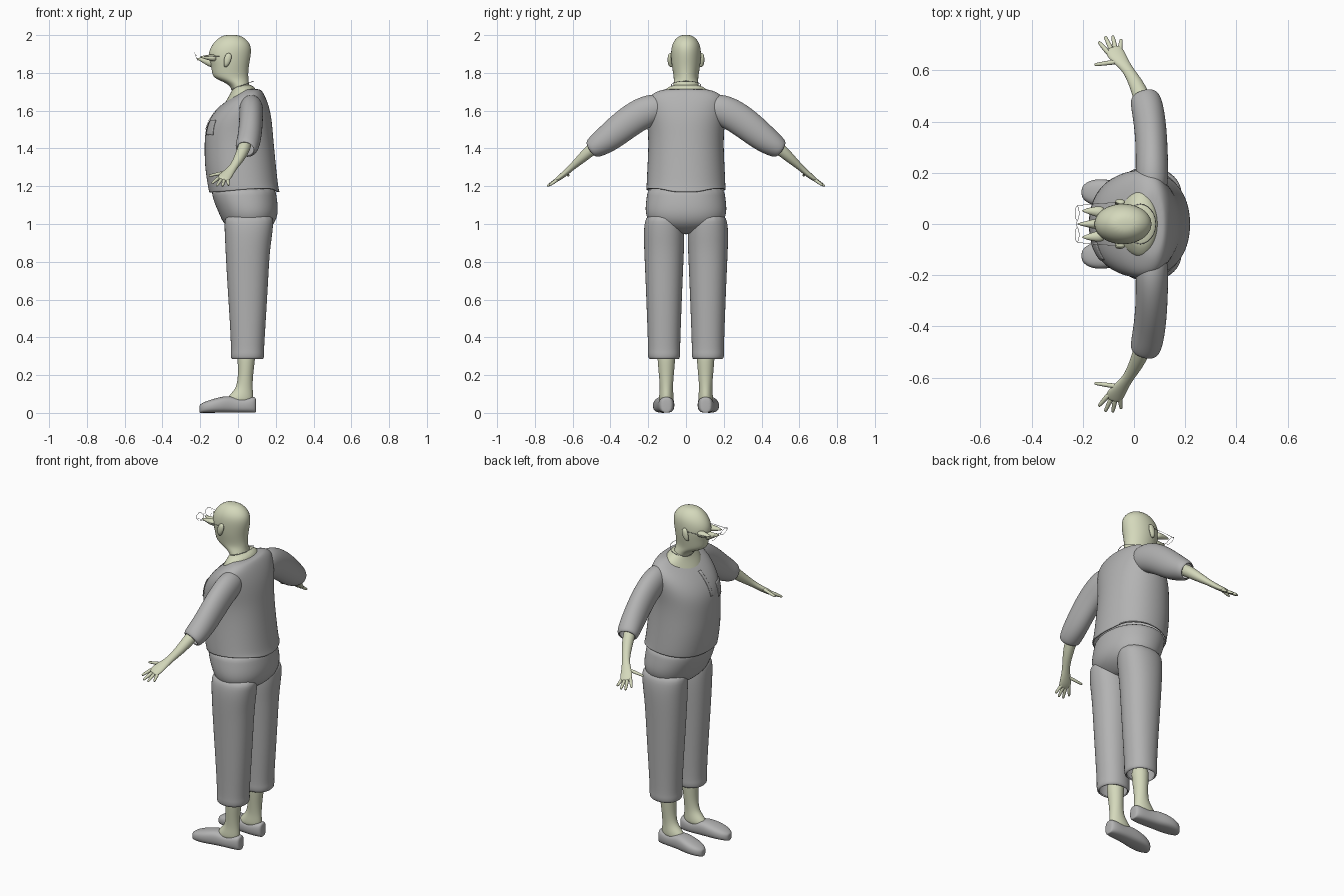
import bpy, math
from mathutils import Vector

cube = bpy.data.objects.get("Cube")
if cube:
    bpy.data.objects.remove(cube)


def material(name, r, g, b):
    m = bpy.data.materials.new(name)
    m.use_nodes = True
    m.diffuse_color = (r, g, b, 1)
    m.node_tree.nodes["Principled BSDF"].inputs["Base Color"].default_value = (r, g, b, 1)
    return m


SKIN = material("pale skin", .66, .69, .50)
CLOTH = material("grey cloth", .45, .45, .45)
WHITE = material("white frame", .8, .8, .8)
Z = Vector((0, 0, 1))
X = Vector((1, 0, 0))


def add(name, verts, faces, mat, mirror=False, smooth=2):
    me = bpy.data.meshes.new(name)
    me.from_pydata(verts, [], faces)
    me.materials.append(mat)
    me.shade_smooth()
    ob = bpy.data.objects.new(name, me)
    bpy.context.collection.objects.link(ob)
    if smooth:
        ob.modifiers.new("round", "SUBSURF").levels = smooth
        ob.modifiers["round"].render_levels = smooth
    if mirror:
        mod = ob.modifiers.new("mirror", "MIRROR")
        mod.use_axis = (False, True, False)
    return ob


def tube(rings, axis=None, sides=16, power=1.0, caps=(True, True)):
    """Verts and faces of a loft; each ring is (x, y, z, radius_u, radius_v)."""
    pts = [Vector(r[:3]) for r in rings]
    verts, faces, n = [], [], len(rings)
    for i, (p, r) in enumerate(zip(pts, rings)):
        t = axis or (pts[min(i + 1, n - 1)] - pts[max(i - 1, 0)]).normalized()
        ref = Z if abs(t.x) > .9 else X
        u = (ref - t * ref.dot(t)).normalized()
        v = t.cross(u)
        for k in range(sides):
            a = math.tau * k / sides
            c, s = math.cos(a), math.sin(a)
            c, s = math.copysign(abs(c) ** power, c), math.copysign(abs(s) ** power, s)
            verts.append(p + u * c * r[3] + v * s * r[4])
    for i in range(n - 1):
        for k in range(sides):
            a, b = i * sides + k, i * sides + (k + 1) % sides
            faces.append((a, b, b + sides, a + sides))
    if caps[0]:
        faces.append(tuple(reversed(range(sides))))
    if caps[1]:
        faces.append(tuple(range((n - 1) * sides, n * sides)))
    return verts, faces


def stack(rows, cy=0):
    """Level rings from rows of (height, front, back, half width)."""
    return [((a + b) / 2, cy, z, (b - a) / 2, w) for z, a, b, w in rows]


def hem(ob, t=.008):
    mod = ob.modifiers.new("cloth", "SOLIDIFY")
    mod.thickness = t


# Head and neck
head = stack([(1.64, -.02, .09, .08), (1.72, -.03, .065, .07), (1.75, -.07, .058, .066),
              (1.772, -.13, .057, .066), (1.80, -.14, .056, .07), (1.84, -.145, .06, .077),
              (1.88, -.16, .068, .081), (1.92, -.155, .073, .081), (1.955, -.135, .066, .074),
              (1.985, -.105, .038, .053), (2.002, -.07, .0, .024)])
add("head", *tube(head, Z), SKIN)

# Bare upper chest inside the neckline
add("neckline_skin", *tube(stack([(1.58, -.10, .09, .11), (1.64, -.073, .10, .13),
    (1.69, -.042, .10, .138), (1.715, -.03, .095, .11), (1.74, -.02, .075, .07)]), Z), SKIN)

# Nose, brows and ears
add("nose", *tube([(-.13, 0, 1.85, .032, .026), (-.17, 0, 1.862, .022, .018),
                   (-.20, 0, 1.872, .010, .009), (-.222, 0, 1.876, .002, .002)], X, 8), SKIN)
add("brows", *tube([(-.11, .045, 1.878, .025, .03), (-.16, .05, 1.882, .016, .02),
                    (-.205, .052, 1.885, .002, .003)], X, 8), SKIN, True)
add("ears", *tube([(-.065, .078, 1.83, .008, .006), (-.062, .084, 1.842, .014, .012),
                   (-.055, .087, 1.87, .022, .012), (-.05, .086, 1.895, .018, .01),
                   (-.05, .082, 1.905, .008, .006)], Z, 10), SKIN, True)


def wire(name, pts, mat, r, closed=False, mirror=False):
    cu = bpy.data.curves.new(name, "CURVE")
    cu.dimensions = "3D"
    cu.bevel_depth = r
    cu.bevel_resolution = 1
    sp = cu.splines.new("POLY")
    sp.points.add(len(pts) - 1)
    for q, p in zip(sp.points, pts):
        q.co = (*p, 1)
    sp.use_cyclic_u = closed
    cu.materials.append(mat)
    ob = bpy.data.objects.new(name, cu)
    bpy.context.collection.objects.link(ob)
    if mirror:
        mod = ob.modifiers.new("mirror", "MIRROR")
        mod.use_axis = (False, True, False)


# Spectacles and necklace
turn = [math.tau * k / 8 for k in range(8)]
wire("spectacle_rims", [(-.222 - .008 * math.sin(a), .042 + .03 * math.cos(a), 1.885 + .022 * math.sin(a))
                        for a in turn], WHITE, .001, True, True)
wire("spectacle_arms", [(-.222, .072, 1.89), (-.14, .08, 1.888), (-.05, .085, 1.89)], WHITE, .001, False, True)
wire("spectacle_bridge", [(-.222, -.012, 1.887), (-.226, 0, 1.89), (-.222, .012, 1.887)], WHITE, .001)
wire("necklace", [(.025 - .06 * math.cos(a / 3), .078 * math.sin(a / 3), 1.735 - .022 * math.cos(a / 3))
                  for a in [math.tau * k / 8 for k in range(24)]], CLOTH, .0015, True)

# Shirt body
shirt = add("shirt", *tube(stack([
    (1.168, -.155, .222, .212), (1.20, -.162, .215, .212), (1.30, -.178, .204, .207),
    (1.40, -.18, .194, .202), (1.48, -.178, .187, .203), (1.54, -.162, .182, .21),
    (1.60, -.122, .172, .215), (1.65, -.067, .156, .212), (1.685, -.015, .14, .19),
    (1.708, .015, .125, .14), (1.715, .03, .11, .10)]), Z, 20, .92, (False, True)), CLOTH)
hem(shirt)
# Hem rises toward the back, with a low tail
for v in shirt.data.vertices:
    if v.co.z < 1.17:
        v.co.z += .02 * max(0, min(1, (v.co.x + .12) / .2)) - (.018 if v.co.x > .2 else 0)

# Sleeves
sleeves = add("sleeves", *tube([
    (.07, .10, 1.625, .055, .06), (.07, .18, 1.61, .066, .085), (.07, .26, 1.572, .064, .086),
    (.067, .34, 1.513, .064, .083), (.06, .41, 1.455, .064, .076), (.05, .465, 1.418, .064, .065),
    (.042, .497, 1.398, .058, .054), (.041, .50, 1.396, .046, .044)],
    caps=(True, False)), CLOTH, True)
hem(sleeves, .006)


# Placket and pocket, draped on the shirt front
def patch(name, y0, y1, z0, z1, t):
    n = 8
    verts = [(-.3, y0 + (y1 - y0) * i / n, z0 + (z1 - z0) * j / n)
             for j in range(n + 1) for i in range(n + 1)]
    faces = [(j * (n + 1) + i, j * (n + 1) + i + 1, (j + 1) * (n + 1) + i + 1, (j + 1) * (n + 1) + i)
             for j in range(n) for i in range(n)]
    ob = add(name, verts, faces, CLOTH, smooth=0)
    mod = ob.modifiers.new("drape", "SHRINKWRAP")
    mod.target = shirt
    mod.wrap_method = "PROJECT"
    mod.use_project_x = True
    mod.use_project_y = mod.use_project_z = False
    mod.offset = .002
    hem(ob, t)


patch("shirt_placket", -.01, .01, 1.50, 1.63, .002)
patch("shirt_pocket", -.14, -.07, 1.47, 1.55, .003)

# Forearms, palms and fingers
add("forearms", *tube([
    (.045, .44, 1.44, .034, .034), (.03, .50, 1.396, .034, .034), (.005, .555, 1.345, .028, .026),
    (-.022, .60, 1.305, .021, .018), (-.045, .63, 1.277, .027, .016), (-.068, .66, 1.252, .036, .015),
    (-.08, .68, 1.238, .034, .012), (-.084, .69, 1.233, .024, .008)]), SKIN, True)
fingers = [("index_fingers", (-.10, .668, 1.246), (-.138, .712, 1.215)),
           ("middle_fingers", (-.087, .678, 1.238), (-.113, .733, 1.202)),
           ("ring_fingers", (-.072, .68, 1.236), (-.083, .735, 1.20)),
           ("little_fingers", (-.056, .674, 1.24), (-.05, .722, 1.205)),
           ("thumbs", (-.06, .635, 1.275), (-.155, .622, 1.255))]
for name, a, b in fingers:
    a, b = Vector(a), Vector(b)
    rings = [(*a.lerp(b, f), r, r) for f, r in ((-.2, .010), (.3, .0105), (.7, .0085), (.95, .007), (1, .004))]
    add(name, *tube(rings, sides=8), SKIN, True, 1)

# Trousers: seat and legs
add("trouser_seat", *tube(stack([
    (.945, .01, .11, .06), (.965, -.03, .15, .13), (1.0, -.078, .195, .195), (1.05, -.10, .213, .217),
    (1.10, -.122, .213, .217), (1.15, -.14, .206, .21), (1.21, -.145, .195, .20)]), Z, 20, .92), CLOTH)
legs = add("trouser_legs", *tube(stack([
    (.284, -.032, .13, .076), (.29, -.04, .14, .086), (.32, -.04, .141, .088), (.335, -.038, .139, .086),
    (.50, -.046, .15, .092), (.70, -.06, .162, .1), (.85, -.068, .17, .107), (.93, -.072, .182, .110),
    (1.0, -.075, .19, .108), (1.06, -.07, .19, .09)], .116), Z, 16, .92, (False, True)), CLOTH, True)
hem(legs)

# Ankles and insteps
add("ankles", *tube(stack([
    (.05, -.07, .08, .04), (.085, -.055, .082, .04), (.11, -.03, .08, .037), (.14, -.008, .078, .035),
    (.20, .0, .08, .04), (.27, -.003, .09, .047), (.34, -.005, .095, .05)], .104), Z), SKIN, True)

# Slip-on shoes: rows of (x, centre y, top, half width)
rows = [(.096, .104, .075, .02), (.09, .104, .086, .034), (.06, .104, .084, .043), (.01, .106, .074, .045),
        (-.04, .11, .092, .049), (-.09, .117, .086, .056), (-.14, .122, .072, .056),
        (-.18, .124, .058, .044), (-.2, .124, .045, .026), (-.205, .124, .038, .012)]
add("shoes", *tube([(x, y, h / 2, h / 2, w) for x, y, h, w in rows], X, 16, .75), CLOTH, True)
